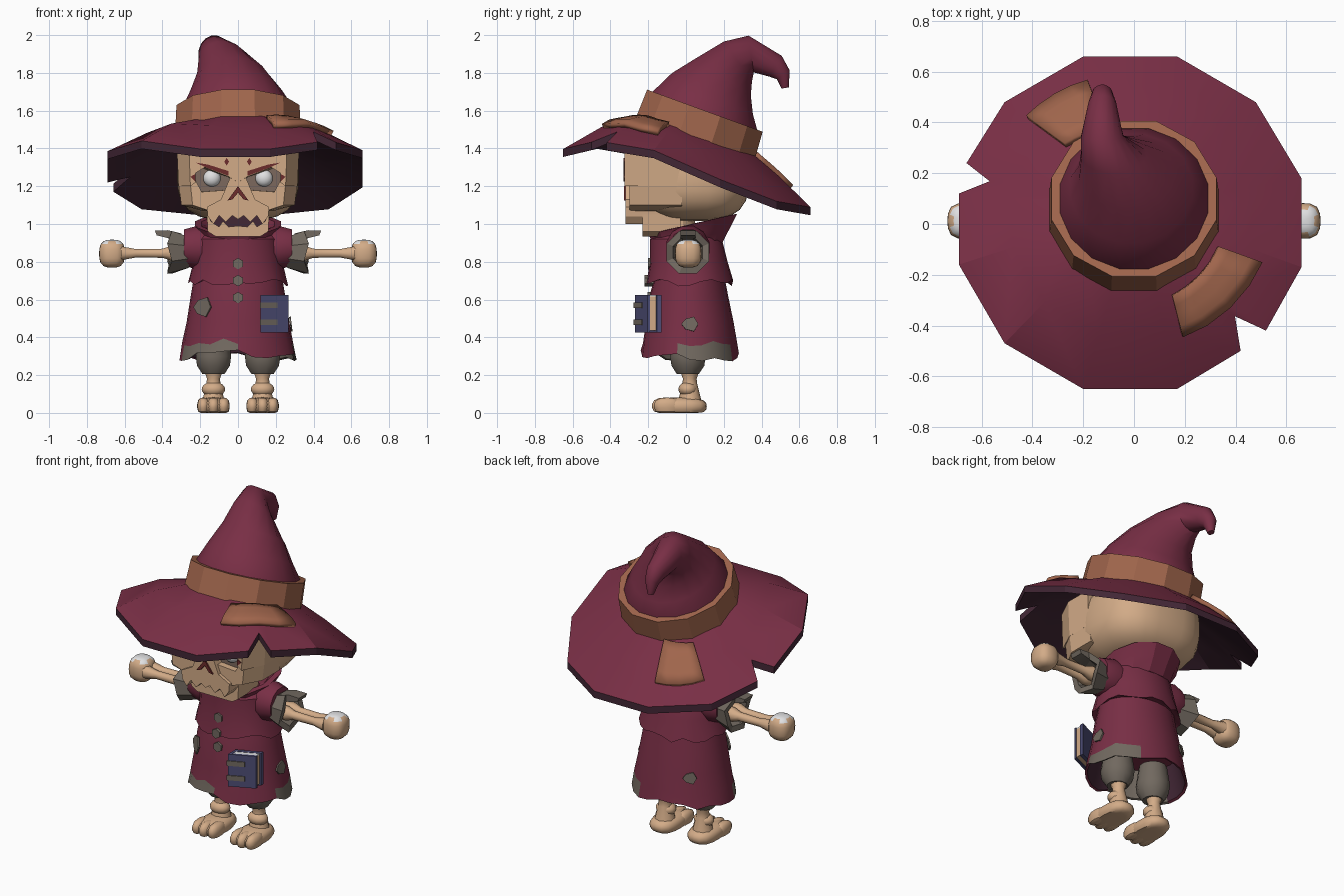
import bpy, bmesh, random
from math import cos, sin, pi, radians
from mathutils import Vector
from mathutils.bvhtree import BVHTree
random.seed(4)
if "Cube" in bpy.data.objects:
    bpy.data.objects.remove(bpy.data.objects["Cube"])

def mat(name, *rgb):
    m = bpy.data.materials.new(name)
    m.use_nodes = True
    m.diffuse_color = (*rgb, 1)
    m.node_tree.nodes["Principled BSDF"].inputs["Base Color"].default_value = (*rgb, 1)
    return m

MAROON = mat("maroon cloth", .19, .028, .06)
PLUM = mat("dark plum lining", .055, .02, .036)
BROWN = mat("brown leather", .35, .13, .072)
BONE = mat("bone", .65, .41, .245)
GREY = mat("worn grey", .165, .14, .115)
BLUE = mat("blue cover", .075, .075, .18)
WHITE = mat("white", .75, .75, .76)
RED = mat("dark red", .15, .025, .025)
SHADE = mat("socket brown", .2, .14, .11)

def finish(name, bm, mats, mirror=False, angle=32):
    bmesh.ops.recalc_face_normals(bm, faces=bm.faces)
    me = bpy.data.meshes.new(name)
    bm.to_mesh(me)
    bm.free()
    for m in mats:
        me.materials.append(m)
    ob = bpy.data.objects.new(name, me)
    bpy.context.collection.objects.link(ob)
    bpy.ops.object.select_all(action='DESELECT')
    ob.select_set(True)
    bpy.context.view_layer.objects.active = ob
    bpy.ops.object.shade_smooth_by_angle(angle=radians(angle))
    if mirror:
        ob.modifiers.new("Mirror", 'MIRROR').use_mirror_merge = False
    return ob

def ring(c, rx, ry, tilt=0, n=12, phase=.5):
    """Ellipse of points; positive tilt lifts the front."""
    t, turn = radians(tilt), [2 * pi * (i + phase) / n for i in range(n)]
    return [Vector((c[0] + rx * cos(a), c[1] + ry * sin(a) * cos(t), c[2] - ry * sin(a) * sin(t))) for a in turn]

def ring_x(x, r, c, n=8, jag=0):
    """Circle of points around the x axis."""
    turn = [2 * pi * (i + .5) / n for i in range(n)]
    return [Vector((x + jag * (i % 2), c[0] + r * cos(a), c[1] + r * sin(a))) for i, a in enumerate(turn)]

def loft(name, rings, mats, rule=lambda b, i: 0, caps=True, mirror=False, angle=32):
    bm = bmesh.new()
    rows = [[bm.verts.new(p) for p in r] for r in rings]
    for b, (low, high) in enumerate(zip(rows, rows[1:])):
        for i in range(len(low)):
            bm.faces.new((low[i - 1], low[i], high[i], high[i - 1])).material_index = rule(b, i)
    if caps:
        bm.faces.new(rows[0])
        bm.faces.new(rows[-1])
    return finish(name, bm, mats, mirror, angle)

def prism(name, pts, y0, y1, m, mirror=True, taper=1, slant=0):
    """Outline in x and z, extruded along y, narrowed towards the front or slanted."""
    levels = [(y0, 1), (y1, 1)] if taper == 1 else [(y0, taper), (-.19, 1), (y1, 1)]
    loft(name, [[Vector((x * s, y + slant * x, z)) for x, z in pts] for y, s in levels], [m], mirror=mirror, angle=20)

def ball(name, c, r, mats, mirror=False, seg=16, power=2):
    """Ellipsoid, boxier with a higher power; a second material goes on top."""
    bm = bmesh.new()
    bmesh.ops.create_uvsphere(bm, u_segments=seg, v_segments=seg * 5 // 8, radius=1)
    for v in bm.verts:
        v.co /= sum(abs(k) ** power for k in v.co) ** (1 / power)
        v.co = Vector([c[k] + v.co[k] * r[k] for k in range(3)])
        v.co.z = max(v.co.z, 0)
    bm.normal_update()
    for f in bm.faces:
        f.material_index = int(len(mats) > 1 and f.normal.z > .75)
    finish(name, bm, mats, mirror, 45)

# Hat brim: notched twelve-sided outline, curled down at the front
outline = [(.66, -.17), (.66, .18), (.48, .48), (.17, .66), (-.2, .66), (-.51, .48), (-.66, .24), (-.57, .16),
           (-.69, .12), (-.69, -.16), (-.51, -.47), (-.2, -.65), (.17, -.65), (.42, -.5), (.39, -.37), (.52, -.42)]
edge = [(-.68, 1.39), (-.47, 1.44), (-.17, 1.39), (.17, 1.24), (.48, 1.12), (.68, 1.085)]

def edge_z(y):
    (a, za), (b, zb) = next(s for s in zip(edge, edge[1:]) if y <= s[1][0])
    return za + (zb - za) * (y - a) / (b - a)

outer, mid, inner = [], [], []
for x, y in outline:
    arm = Vector((x + .015, y, 0))
    full = arm * max(1, .665 / arm.length) - Vector((.015, 0, 0))
    full.z = edge_z(full.y)
    d = Vector((x + .015, y - .04)).normalized() * .28
    p = Vector((d.x, d.y + .055, 1.49 - d.y * .344))
    q = p.lerp(full, .5) + Vector((0, 0, .032 if y < 0 else .01))
    inner.append(p)
    mid.append(q)
    outer.append(q.lerp(full, (Vector((x, y)) - q.xy).length / (full.xy - q.xy).length))
down = Vector((0, 0, -.042))
brim = loft("hat_brim", [inner, mid, outer] + [[p + down for p in r] for r in (outer, mid, inner)],
            [MAROON, PLUM], lambda b, i: int(b > 1), False, angle=25)

# Hat band and bent crown
loft("hat_band", [ring((0, .05, 1.455), .345, .345, 19), ring((0, .1, 1.6), .337, .337, 20),
                  ring((0, .1, 1.6), .29, .29, 20)], [BROWN], caps=False, angle=25)
loft("hat_crown", [ring(c, rx, ry, t, 16) for c, rx, ry, t in (
    ((0, .09, 1.57), .3, .3, 20), ((0, .1, 1.6), .298, .3, 20), ((-.01, .14, 1.69), .245, .245, 27),
    ((-.03, .2, 1.78), .19, .178, 35), ((-.08, .275, 1.86), .13, .132, 55), ((-.125, .345, 1.9), .085, .1, 82),
    ((-.125, .475, 1.835), .055, .065, 120), ((-.125, .515, 1.79), .04, .042, 145),
    ((-.125, .525, 1.72), .018, .02, 170))], [MAROON], angle=50)

# Patches sewn on the brim, bent around the crown
tree = BVHTree.FromPolygons([v.co for v in brim.data.vertices], [p.vertices for p in brim.data.polygons])

def around(p, q, t):
    return p.lerp(q, t).normalized() * (p.length * (1 - t) + q.length * t)

def brim_patch(name, *corners):
    bm, middle = bmesh.new(), Vector((0, .055, 3))
    a, b, c, d = [Vector((x, y - .055, 0)) for x, y in corners]
    steps, rows = [k / 4 for k in range(5)], []
    for i in steps:
        hits = [tree.ray_cast(around(around(a, b, j), around(d, c, j), i) + middle, (0, 0, -1))[0] for j in steps]
        rows.append([bm.verts.new(h + Vector((0, 0, .016))) for h in hits])
    for r, s in zip(rows, rows[1:]):
        for j in range(4):
            bm.faces.new((r[j], s[j], s[j + 1], r[j + 1]))
    mod = finish(name, bm, [BROWN]).modifiers.new("Thickness", 'SOLIDIFY')
    mod.thickness, mod.offset = .028, 0

brim_patch("brim_patch_front", (.33, -.09), (.5, -.15), (.19, -.44), (.15, -.28))
brim_patch("brim_patch_back", (-.42, .42), (-.18, .56), (-.11, .37), (-.27, .31))

# Skull: cranium, recessed sockets, raised brow, cheeks, nose and toothed jaws
ball("cranium", (0, .045, 1.25), (.322, .29, .235), [BONE], seg=24, power=2.9)
prism("eye_socket", [(0, 1.12), (.265, 1.12), (.265, 1.4), (0, 1.4)], -.26, -.1, SHADE)
prism("brow", [(0, 1.22), (.06, 1.25), (.22, 1.3), (.28, 1.27), (.28, 1.22), (.315, 1.2), (.325, 1.42), (0, 1.44)],
      -.325, -.02, BONE, taper=.8)
prism("cheek", [(.06, 1.08), (.19, 1.07), (.3, 1.1), (.315, 1.21), (.28, 1.23), (.24, 1.17), (.075, 1.18)],
      -.3, -.02, BONE, taper=.8)
prism("nose_bridge", [(0, 1.26), (.04, 1.25), (.09, 1.13), (0, 1.08)], -.32, -.1, BONE)
prism("upper_teeth", [(0, 1.14), (.09, 1.13), (.165, 1.09), (.16, 1.04), (.13, 1), (.1, 1.045), (.065, 1.01),
                      (.03, 1.045), (0, 1.025)], -.32, -.1, BONE)
prism("lower_jaw", [(0, .935), (.12, .935), (.16, .96), (.165, 1.05), (.14, 1.01), (.1, .985), (.08, 1.015),
                    (.05, .985), (0, .99)], -.23, -.03, BONE)
prism("mouth_gap", [(0, .95), (.15, .97), (.15, 1.09), (0, 1.1)], -.21, -.1, PLUM)
prism("nose_hole", [(0, 1.2), (.055, 1.125), (.03, 1.13), (0, 1.165)], -.329, -.32, RED)
prism("brow_paint", [(.05, 1.255), (.17, 1.3), (.225, 1.325), (.16, 1.315), (.05, 1.28)], -.331, -.323, RED)
prism("forehead_dot", [(.06, 1.31), (.073, 1.33), (.06, 1.35), (.047, 1.33)], -.331, -.323, RED)
prism("temple_paint", [(.226, 1.225), (.252, 1.25), (.226, 1.265)], -.331, -.323, RED)
ball("eye", (.138, -.26, 1.243), (.046, .035, .045), [WHITE], True)
loft("neck", [ring((0, -.04, z), .1, .09) for z in (.85, 1.06)], [BONE])

# Robe: skirt with a torn hem, and the jacket over it
def round_ring(y, z, rx, ry, torn=0, lift=0):
    pts = ring((0, y, z), rx, ry, n=24, phase=0)
    for p in pts:
        p.z += random.uniform(-torn, torn) + lift * max(0, -p.y / ry) ** 10
    return pts

hem = round_ring(.02, .295, .31, .26, .025, .05)
grey_hem = {14, 15, 16, 17, 18, 0, 1, 2, 3, 4}
loft("robe_skirt", [round_ring(.02, .74, .23, .18), round_ring(.015, .62, .25, .208),
                    round_ring(.02, .48, .272, .232), round_ring(.02, .37, .295, .248, .018, .02), hem,
                    [p * .95 + Vector((0, 0, .02)) for p in hem], round_ring(.02, .48, .25, .21)],
     [MAROON, GREY, PLUM], lambda b, i: 0 if b < 3 else 1 if i in grey_hem else 2 if b > 4 else 0)
loft("robe_jacket", [round_ring(.02, .98, .17, .14), round_ring(0, .92, .22, .19), round_ring(.015, .8, .235, .205),
                     round_ring(.02, .69, .265, .23, .02), round_ring(.02, .71, .235, .195)], [MAROON])
loft("collar", [ring((0, .01, .89), .19, .19, -4), ring((0, .025, .95), .205, .22, -9),
                ring((0, .035, 1), .235, .25, -13), ring((0, .03, 1), .2, .215, -13),
                ring((0, .01, .93), .12, .13, -4)], [MAROON], angle=25)

# Cloth patches lying on the skirt
for name, a, z, rx, ry, r in (("front", 225, .56, .265, .225, .06), ("left", 0, .47, .278, .238, .045),
                              ("back", 128, .465, .278, .238, .04)):
    a = radians(a)
    out = Vector((cos(a) / rx, sin(a) / ry, .12 / rx)).normalized()
    side = Vector((0, 0, 1)).cross(out).normalized()
    up, c = out.cross(side), Vector((rx * cos(a), .02 + ry * sin(a), z))
    pts = [side * cos(k * pi / 3) * r + up * sin(k * pi / 3) * r * (.7 + .3 * (k % 2)) for k in range(6)]
    loft("skirt_patch_" + name, [[c + out * h + p for p in pts] for h in (-.003, .006)], [GREY])

# Buttons
for k, (y, z) in enumerate([(-.2, .79), (-.22, .7), (-.205, .61)]):
    prism("button_%d" % k, [(.03 * sin(i * pi / 3), z + .03 * cos(i * pi / 3)) for i in range(6)],
          y, y + .05, GREY, False)

# Sleeves, torn cuffs, paired arm bones and hands
A = (.01, .85)
loft("sleeve", [ring_x(x, r, (.01, .875), 12) for x, r in ((.12, .1), (.22, .118), (.285, .1))], [MAROON], mirror=True)
loft("sleeve_cuff", [ring_x(.26, .088, A), ring_x(.35, .122, A, jag=.025), ring_x(.35, .085, A, jag=.02),
                     ring_x(.29, .06, A)], [GREY], mirror=True, angle=20)
prism("cuff_spike", [(.3, .92), (.3, .95), (.37, .967), (.44, .965), (.43, .94), (.37, .925)], -.03, .05, GREY)
for k, y in enumerate((-.02, .04)):
    loft("arm_bone_%d" % k, [ring_x(x, r, (y, .845), 8) for x, r in (
        (.27, .03), (.32, .042), (.355, .042), (.4, .026), (.54, .024), (.62, .04))], [BONE], mirror=True, angle=50)
ball("hand", (.667, .012, .843), (.068, .07, .074), [BONE, WHITE], True, power=3)

# Legs and toed feet
loft("trouser_leg", [ring((.13, .01, z), r, r) for z, r in ((.42, .08), (.3, .097), (.25, .09), (.205, .06))],
     [GREY], mirror=True, angle=50)
loft("shin_bone", [ring((.13, .02, z), r, r, n=10) for z, r in ((.22, .05), (.18, .036), (.15, .04), (.07, .06))],
     [BONE], mirror=True, angle=50)
ball("ankle", (.13, .01, .125), (.062, .05, .04), [BONE], True)
ball("foot", (.13, -.025, .035), (.084, .135, .048), [BONE], True, power=2.7)
for k in (-1, 0, 1):
    ball("toe_%d" % (k + 2), (.13 + k * .054, -.11 + .01 * abs(k), .037), (.032, .07, .044), [BONE], True, 12, 2.6)

# Book hung at the hip, turned a little outward
for part, x0, x1, y0, y1, z0, z1, m in (
        ("front_cover", .12, .267, -.325, -.31, .425, .625, BLUE), ("pages", .135, .26, -.31, -.275, .435, .615, BONE),
        ("back_cover", .12, .267, -.275, -.25, .425, .625, BLUE), ("spine", .12, .135, -.31, -.275, .425, .625, BLUE),
        ("page_tops", .135, .26, -.31, -.275, .615, .623, WHITE),
        ("lower_clasp", .116, .21, -.331, -.255, .465, .495, GREY),
        ("upper_clasp", .116, .21, -.331, -.255, .555, .585, GREY)):
    prism("book_" + part, [(x0, z0), (x1, z0), (x1, z1), (x0, z1)], y0, y1, m, False, slant=.45)
